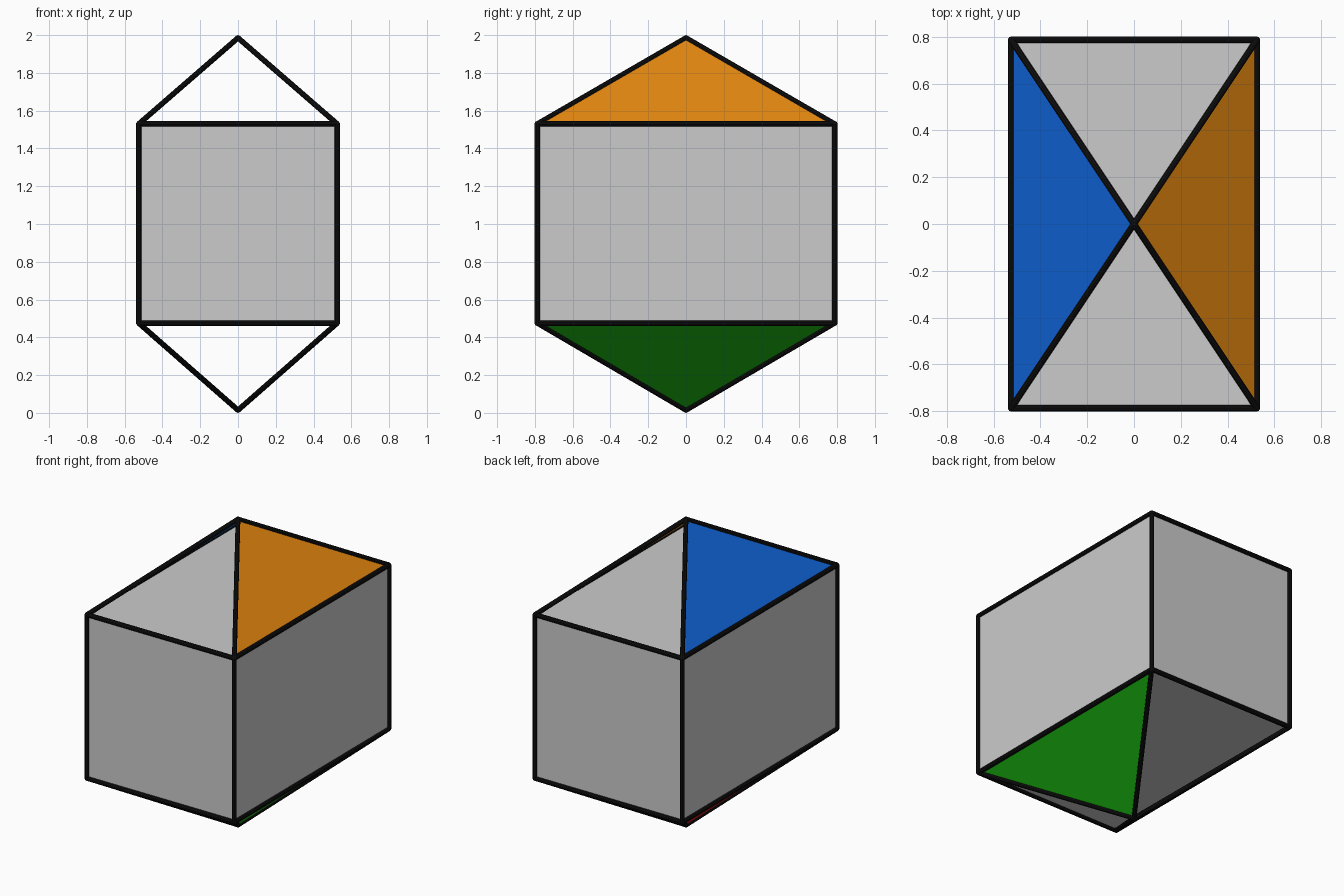
import bpy
from mathutils import Vector

if "Cube" in bpy.data.objects:
    bpy.data.objects.remove(bpy.data.objects["Cube"])

X, Y = 0.525, 0.787          # half width and half depth
Z0, Z1 = 0.475, 1.53         # bottom and top of the box
R = 0.0145                   # rod radius
LOW, HIGH = Vector((0, 0, R)), Vector((0, 0, 2 - R))


def material(name, rgb):
    m = bpy.data.materials.new(name)
    m.diffuse_color = (*rgb, 1)
    m.use_nodes = True
    m.node_tree.nodes["Principled BSDF"].inputs["Base Color"].default_value = m.diffuse_color
    return m


def rod(name, a, b, mat):
    d = Vector(b) - Vector(a)
    bpy.ops.mesh.primitive_cylinder_add(vertices=10, radius=R, depth=d.length,
                                        location=(Vector(a) + Vector(b)) / 2)
    o = bpy.context.object
    o.name = name
    o.rotation_mode = 'QUATERNION'
    o.rotation_quaternion = d.to_track_quat('Z', 'Y')
    o.data.materials.append(mat)
    bpy.ops.object.shade_smooth_by_angle()


def joint(name, p, mat):
    bpy.ops.mesh.primitive_uv_sphere_add(segments=10, ring_count=6, radius=R, location=p)
    o = bpy.context.object
    o.name = name
    o.data.materials.append(mat)
    bpy.ops.object.shade_smooth_by_angle()


def flap(name, side, z, apex, rgb):
    pts = [(side * X, -Y, z), (side * X, Y, z), apex]
    me = bpy.data.meshes.new(name)
    # winding keeps the normal pointing outward
    order = (0, 1, 2) if side * (apex.z - z) > 0 else (2, 1, 0)
    me.from_pydata(pts, [], [order])
    me.materials.append(material(name + "_colour", rgb))
    bpy.context.collection.objects.link(bpy.data.objects.new(name, me))


black = material("black", (0.005, 0.005, 0.005))

# Closed grey box
bpy.ops.mesh.primitive_cube_add(size=1, location=(0, 0, (Z0 + Z1) / 2))
box = bpy.context.object
box.name = "box"
box.scale = (2 * X, 2 * Y, Z1 - Z0)

# Coloured triangular flaps, leaning in to meet at the two apexes
flap("top_right_flap", 1, Z1, HIGH, (0.8, 0.25, 0.005))
flap("top_left_flap", -1, Z1, HIGH, (0.005, 0.13, 0.7))
flap("bottom_right_flap", 1, Z0, LOW, (0.01, 0.45, 0.005))
flap("bottom_left_flap", -1, Z0, LOW, (0.7, 0.01, 0.01))

# Black rods: box rims, flap edges and uprights
for z, apex, level in ((Z0, LOW, "bottom"), (Z1, HIGH, "top")):
    ring = [(-X, -Y, z), (X, -Y, z), (X, Y, z), (-X, Y, z)]
    for i, p in enumerate(ring):
        rod(level + "_rim_rod", p, ring[(i + 1) % 4], black)
        rod(level + "_flap_rod", p, apex, black)
        joint(level + "_corner_joint", p, black)
    joint(level + "_apex_joint", apex, black)
for sx in (-1, 1):
    for sy in (-1, 1):
        rod("upright_rod", (sx * X, sy * Y, Z0), (sx * X, sy * Y, Z1), black)
